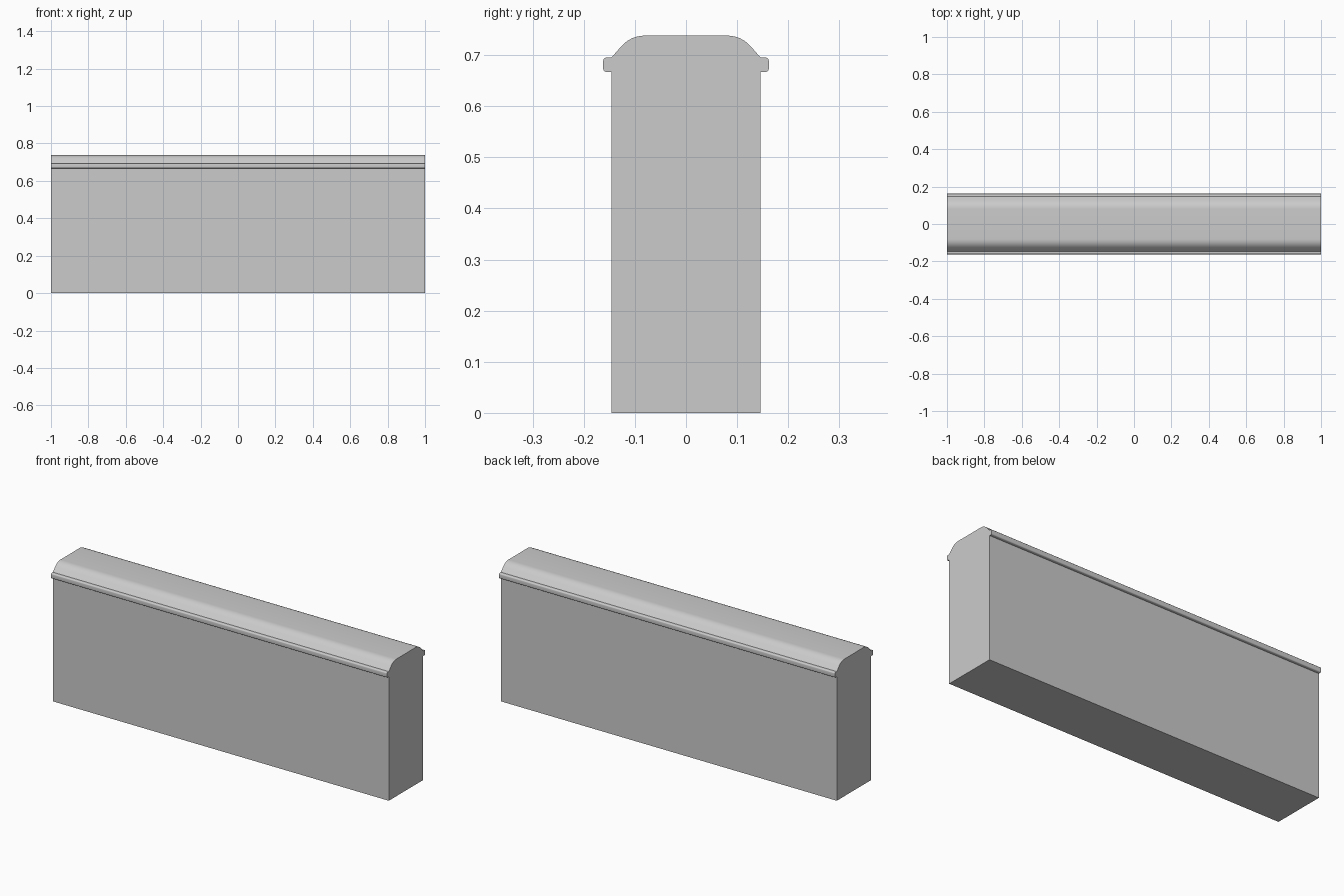
import bpy, bmesh
from math import radians, sin, cos

cube = bpy.data.objects.get("Cube")
if cube:
    bpy.data.objects.remove(cube, do_unlink=True)

grey = bpy.data.materials.new("plain grey")
grey.use_nodes = True
colour = (0.6, 0.6, 0.6, 1)
grey.diffuse_color = colour
grey.node_tree.nodes["Principled BSDF"].inputs["Base Color"].default_value = colour

LENGTH, WALL, LIP = 2.0, 0.146, 0.162
LIP_LOW, LIP_HIGH, TOP = 0.667, 0.695, 0.738


def arc(cy, cz, radius, start, end, steps):
    """Points of a rounded corner, angles in degrees."""
    angles = [radians(start + (end - start) * i / steps) for i in range(steps + 1)]
    return [(cy + radius * cos(a), cz + radius * sin(a)) for a in angles]


# Half cross-section: wall, rounded lip, sloping shoulder, rounded crown
r = 0.006
half = [(WALL, 0), (WALL, LIP_LOW)]
half += arc(LIP - r, LIP_LOW + r, r, -90, 0, 4)
half += arc(LIP - r, LIP_HIGH - r, r, 0, 90, 4)
half += [(WALL, LIP_HIGH)]
crown = 0.06
half += arc(0.081, TOP - crown, crown, 43, 90, 6)
profile = half + [(-y, z) for y, z in reversed(half)]

# Extrude the section along the length
bm = bmesh.new()
end = bm.faces.new([bm.verts.new((-LENGTH / 2, y, z)) for y, z in profile])
result = bmesh.ops.extrude_face_region(bm, geom=[end], use_keep_orig=True)
moved = [v for v in result["geom"] if isinstance(v, bmesh.types.BMVert)]
bmesh.ops.translate(bm, verts=moved, vec=(LENGTH, 0, 0))
bmesh.ops.recalc_face_normals(bm, faces=bm.faces)
mesh = bpy.data.meshes.new("capped_wall")
bm.to_mesh(mesh)
bm.free()

wall = bpy.data.objects.new("capped_wall", mesh)
bpy.context.collection.objects.link(wall)
mesh.materials.append(grey)
bpy.ops.object.select_all(action="DESELECT")
wall.select_set(True)
bpy.context.view_layer.objects.active = wall
bpy.ops.object.shade_smooth_by_angle(angle=radians(30))
